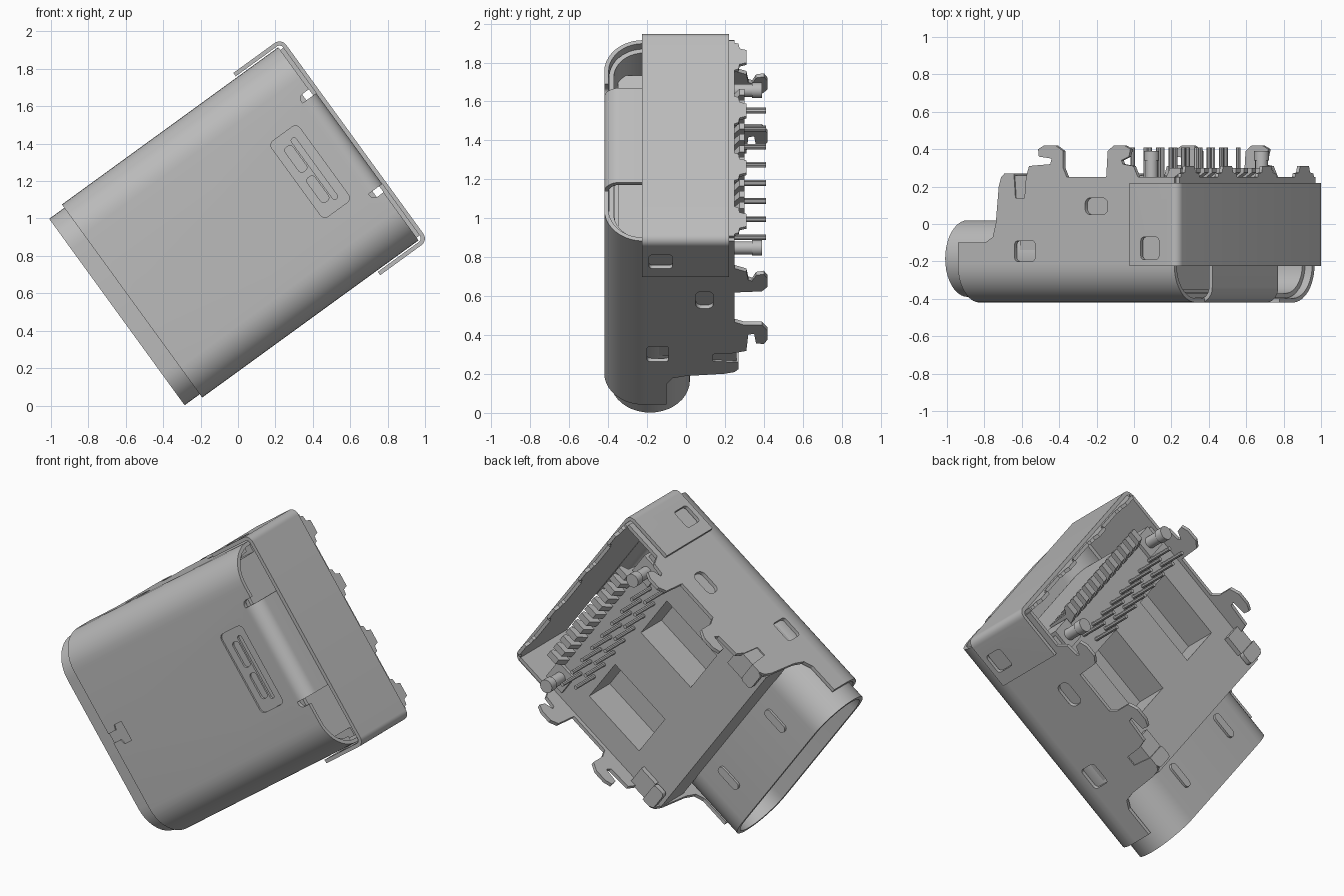
import bpy, bmesh, math
from mathutils import Matrix

if "Cube" in bpy.data.objects:
    bpy.data.objects.remove(bpy.data.objects["Cube"], do_unlink=True)

# Local frame: u = mouth to rear, v = width, w = outward through the top shell
C, S = math.cos(math.radians(36)), math.sin(math.radians(36))
MID = 0.785
FRAME = Matrix(((C, -S, 0, -S * MID), (0, 0, -1, 0), (S, C, 0, C * MID), (0, 0, 0, 1)))

steel = bpy.data.materials.new("grey metal")
steel.use_nodes = True
steel.diffuse_color = (0.5, 0.5, 0.5, 1)
steel.node_tree.nodes["Principled BSDF"].inputs["Base Color"].default_value = (0.5, 0.5, 0.5, 1)


def prism(name, pts, a, b, axis):
    """Extrude a flat outline from a to b along the named axis."""
    place = {"u": lambda p, t: (t, p[0], p[1]),
             "v": lambda p, t: (p[0], t, p[1]),
             "w": lambda p, t: (p[0], p[1], t)}[axis]
    bm = bmesh.new()
    low = [bm.verts.new(place(p, a)) for p in pts]
    high = [bm.verts.new(place(p, b)) for p in pts]
    bm.faces.new(low)
    bm.faces.new(high[::-1])
    for i in range(len(pts)):
        j = (i + 1) % len(pts)
        bm.faces.new((low[i], high[i], high[j], low[j]))
    bmesh.ops.recalc_face_normals(bm, faces=bm.faces)
    mesh = bpy.data.meshes.new(name)
    bm.to_mesh(mesh)
    bm.free()
    mesh.materials.append(steel)
    obj = bpy.data.objects.new(name, mesh)
    bpy.context.collection.objects.link(obj)
    obj.matrix_world = FRAME
    return obj


def arc(cx, cy, r, start, end, n=10):
    angles = [math.radians(start + (end - start) * i / n) for i in range(n + 1)]
    return [(cx + r * math.cos(t), cy + r * math.sin(t)) for t in angles]


def rounded(u0, u1, v0, v1, r, n=5):
    return (arc(u1 - r, v1 - r, r, 0, 90, n) + arc(u0 + r, v1 - r, r, 90, 180, n)
            + arc(u0 + r, v0 + r, r, 180, 270, n) + arc(u1 - r, v0 + r, r, 270, 360, n))


def box(name, u0, u1, v0, v1, w0, w1):
    return prism(name, [(u0, v0), (u1, v0), (u1, v1), (u0, v1)], w0, w1, "w")


def channel(half, top, base, r, t):
    """Thin sheet bent into a U with rounded corners."""
    def path(h, k, rad):
        return ([(h, base)] + arc(h - rad, k - rad, rad, 0, 90)
                + arc(rad - h, k - rad, rad, 90, 180) + [(-h, base)])
    return path(half, top, r) + path(half - t, top - t, r - t)[::-1]


def cut(obj, cutter):
    cutter.hide_render = True
    mod = obj.modifiers.new("cut", "BOOLEAN")
    mod.operation, mod.solver, mod.object = "DIFFERENCE", "EXACT", cutter
    bpy.context.view_layer.objects.active = obj
    bpy.ops.object.modifier_apply(modifier=mod.name)
    bpy.data.objects.remove(cutter, do_unlink=True)


def stadium(half, mid, r):
    return arc(half - r, mid, r, -90, 90, 20) + arc(r - half, mid, r, 90, 270, 20)


# Outer shell with its slotted weld pad, front seam and rear opening
shell = prism("outer_shell", channel(0.638, 0.42, 0.21, 0.2, 0.022), -0.13, 1.3, "u")
cut(shell, prism("cutter", rounded(0.955, 1.14, -0.25, 0.25, 0.03), 0.41, 0.5, "w"))
cut(shell, prism("cutter", rounded(1.06, 1.09, -0.2, 0.2, 0.014), 0.35, 0.5, "w"))
for v in (-0.1, 0.1):
    cut(shell, prism("cutter", rounded(1.0, 1.05, v - 0.08, v + 0.08, 0.02), 0.35, 0.5, "w"))
seam = [(-0.2, -0.02), (-0.07, -0.02), (-0.06, -0.05), (0, -0.05),
        (0, 0.07), (-0.06, 0.07), (-0.07, 0.04), (-0.2, 0.04)]
cut(shell, prism("cutter", seam, 0.412, 0.5, "w"))
cut(shell, prism("cutter", rounded(1.23, 1.4, -0.32, 0.36, 0.03), 0.3, 0.5, "w"))
prism("rear_liner", channel(0.614, 0.396, 0.21, 0.18, 0.025), 0.94, 1.255, "u")

# Side walls: outline with two hooked legs, as (u, depth) pairs
wall = [(-.13, -.21), (-.13, -.1), (.05, -.1), (.1, -.07), (.12, 0), (.14, .2),
        (.155, .25), (.18, .27), (.24, .27), (.25, .14), (.31, .14), (.32, .25),
        (.34, .31), (.48, .32), (.49, .35), (.405, .36), (.4, .4), (.44, .42),
        (.515, .42), (.565, .39), (.565, .3), (.59, .25), (.85, .25), (.86, .39),
        (.9, .42), (.97, .42), (1.01, .4), (1, .36), (.95, .34), (.96, .32),
        (1.03, .31), (1.06, .25), (1.3, .25), (1.3, -.21)]
outline = [(u, -d) for u, d in wall]

for side, label in ((1, "left"), (-1, "right")):
    inner, outer = sorted((side * 0.616, side * 0.638))
    plate = prism(label + "_side_wall", outline, inner, outer, "v")
    cut(plate, prism("cutter", rounded(0.71, 0.86, -0.14, -0.05, 0.035), -1, 1, "v"))
    cut(plate, prism("cutter", rounded(0.245, 0.38, 0.09, 0.2, 0.02), -1, 1, "v"))
    # Tongue inside the side window
    a, b = sorted((side * 0.585, side * 0.61))
    box(label + "_side_spring", 0.26, 0.37, a, b, 0.07, 0.22)
    # Front tab curled inward over the housing
    a, b = sorted((side * 0.5, side * 0.63))
    prism(label + "_front_tab", rounded(0.16, 0.24, a, b, 0.02), -0.27, -0.24, "w")
    box(label + "_front_tab_block", 0.24, 0.36, a, b, -0.26, -0.1)

# Mouth tube with raised ribs underneath
tube = prism("mouth_tube", stadium(0.616, 0.185, 0.205), -0.23, 0.95, "u")
cut(tube, prism("cutter", stadium(0.592, 0.185, 0.181), -0.3, 1.0, "u"))
for v in (-0.27, 0.27):
    prism("tube_rib", rounded(-0.09, 0.07, v - 0.025, v + 0.025, 0.024), -0.035, 0, "w")
prism("contact_tongue", rounded(0.02, 0.9, -0.42, 0.42, 0.05), 0.14, 0.23, "w")
prism("tube_back_wall", stadium(0.6, 0.185, 0.19), 0.8, 0.94, "u")

# Plastic housing with two deep pockets in its underside
housing = box("housing_plate", 0.14, 1.1, -0.612, 0.612, -0.23, -0.01)
for v in (-0.3, 0.3):
    cut(housing, box("cutter", 0.44, 0.86, v - 0.15, v + 0.15, -0.4, -0.03))
box("housing_back", 0.95, 1.1, -0.56, 0.56, -0.05, 0.35)

# Locating pegs
for v in (-0.5, 0.5):
    prism("locating_peg", arc(1.05, v, 0.034, 0, 345, 23), -0.36, -0.2, "w")
    prism("peg_tip", arc(1.05, v, 0.04, 0, 345, 23), -0.39, -0.34, "w")
    box("peg_base", 0.99, 1.12, v - 0.07, v + 0.07, -0.25, -0.1)

# Surface contacts along the rear of the housing
foot = [(1.08, -0.1), (1.08, -0.24), (1.11, -0.3), (1.18, -0.3),
        (1.18, -0.275), (1.14, -0.25), (1.13, -0.1)]
for i in range(12):
    v = (i - 5.5) * 0.072
    prism("rear_contact", foot, v - 0.02, v + 0.02, "v")

# Two rows of thin solder pins
for u, shift in ((0.98, 0), (0.91, 0.058)):
    for i in range(8):
        v = -0.385 + shift + i * 0.115
        prism("solder_pin", arc(u, v, 0.012, 0, 315, 7), -0.41, -0.15, "w")

# Rear cover wrapping both sides
profile = [(b, a) for a, b in channel(0.668, 1.342, 1.025, 0.045, 0.022)]
cover = prism("rear_cover", profile, -0.22, 0.225, "w")
cut(cover, prism("cutter", rounded(1.1, 1.22, 0.07, 0.19, 0.02), -1, 1, "v"))
box("rear_inner_wall", 1.3, 1.32, -0.62, 0.62, -0.25, 0.2)
for v in (-0.52, -0.18, 0.18, 0.52):
    tooth = [(v - 0.09, -0.24), (v - 0.08, -0.27), (v - 0.05, -0.275), (v - 0.04, -0.31),
             (v + 0.04, -0.31), (v + 0.05, -0.275), (v + 0.08, -0.27), (v + 0.09, -0.24)]
    prism("rear_tooth", tooth, 1.3, 1.32, "u")

# Top sheet folding down over the rear edge
bend = [(1.22, 0.42)] + arc(1.24, 0.34, 0.08, 90, 0) + [(1.32, 0.2)]
under = [(1.298, 0.2)] + arc(1.24, 0.34, 0.058, 0, 90) + [(1.22, 0.398)]
prism("rear_fold", bend + under, -0.28, 0.32, "v")

# Smooth shading with sharp edges kept
bpy.ops.object.select_all(action="DESELECT")
for obj in bpy.context.scene.objects:
    if obj.type == "MESH" and obj.data.materials and obj.data.materials[0] == steel:
        obj.select_set(True)
        bpy.context.view_layer.objects.active = obj
bpy.ops.object.shade_smooth_by_angle(angle=math.radians(30))
